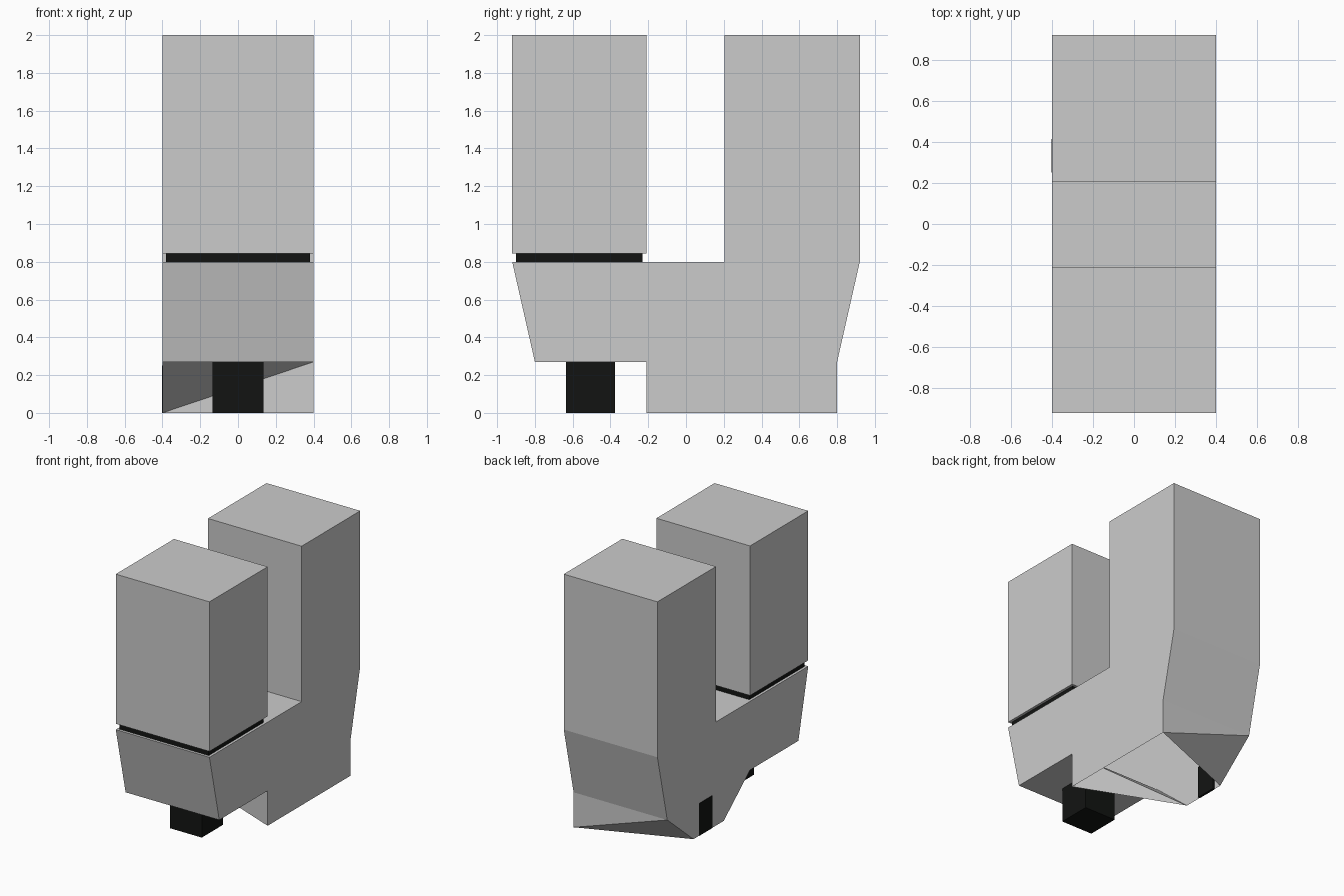
import bpy, bmesh

if "Cube" in bpy.data.objects:
    bpy.data.objects.remove(bpy.data.objects["Cube"])

black = bpy.data.materials.new("black")
black.diffuse_color = (0.006, 0.007, 0.006, 1)
black.use_nodes = True
black.node_tree.nodes["Principled BSDF"].inputs["Base Color"].default_value = black.diffuse_color


def make_object(name, bm, mat=None):
    bmesh.ops.recalc_face_normals(bm, faces=bm.faces)
    mesh = bpy.data.meshes.new(name)
    bm.to_mesh(mesh)
    bm.free()
    obj = bpy.data.objects.new(name, mesh)
    bpy.context.collection.objects.link(obj)
    if mat:
        mesh.materials.append(mat)
    return obj


def box(name, xs, ys, zs, mat=None):
    bm = bmesh.new()
    bmesh.ops.create_cube(bm, size=1)
    for v in bm.verts:
        v.co = [r[0] if c < 0 else r[1] for c, r in zip(v.co, (xs, ys, zs))]
    return make_object(name, bm, mat)


# Body shell: side profile (y, z) with rear column and lower leg
profile = [(-0.80, 0.27), (-0.21, 0.27), (-0.21, 0), (0.80, 0), (0.80, 0.27),
           (0.92, 0.80), (0.92, 2), (0.205, 2), (0.205, 0.80), (-0.92, 0.80)]
left_profile = list(profile)
left_profile[2:4] = [(0.11, 0), (0.48, 0)]  # leg narrows on the left side

bm = bmesh.new()
right = [bm.verts.new((0.4, y, z)) for y, z in profile]
left = [bm.verts.new((-0.4, y, z)) for y, z in left_profile]
bm.faces.new(right)
bm.faces.new(left[::-1])
for i in range(len(profile)):
    j = (i + 1) % len(profile)
    if i == 1:    # leg front, folded
        bm.faces.new((right[1], left[1], left[2]))
        bm.faces.new((right[1], left[2], right[2]))
    elif i == 2:  # leg underside is open
        continue
    elif i == 3:  # leg back, folded
        bm.faces.new((right[3], left[3], left[4]))
        bm.faces.new((right[3], left[4], right[4]))
    else:
        bm.faces.new((right[i], left[i], left[j], right[j]))
make_object("body_shell", bm)

# Front column sitting on a dark inset band
box("front_column", (-0.4, 0.4), (-0.92, -0.21), (0.845, 2))
box("column_band", (-0.38, 0.38), (-0.90, -0.23), (0.80, 0.845), black)

# Dark foot under the front, and dark insert in the left leg wall
box("front_foot", (-0.135, 0.135), (-0.635, -0.375), (0, 0.27), black)
box("leg_insert", (-0.403, -0.385), (0.25, 0.415), (0, 0.25), black)
